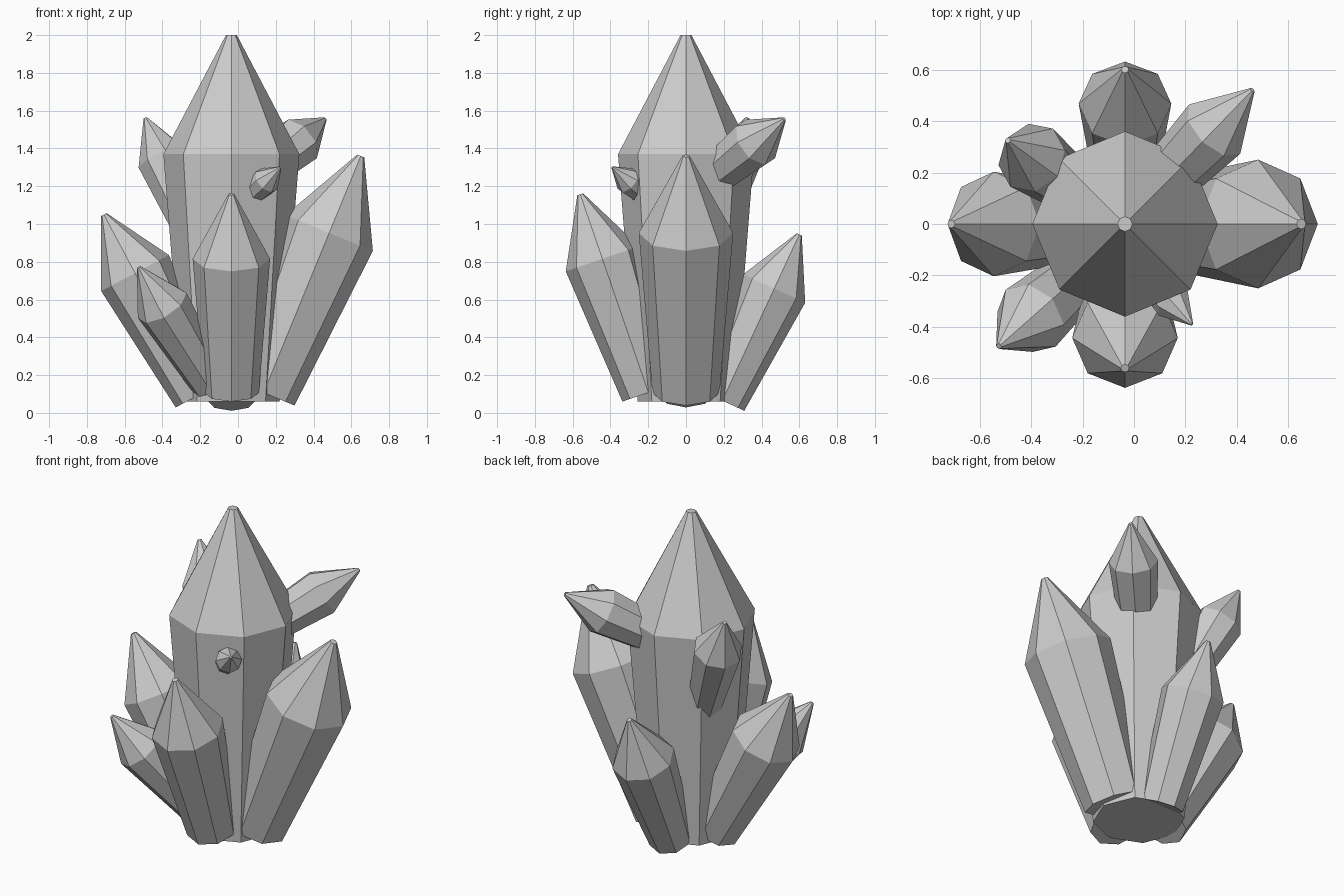
import bpy, bmesh
from math import cos, sin, tau
from mathutils import Vector

if "Cube" in bpy.data.objects:
    bpy.data.objects.remove(bpy.data.objects["Cube"])

SIDES = 8
# profile: (radius factor, fraction of the length): base, shoulder, blunt tip
PROFILE = [(0.71, 0.0), (1.0, 0.675), (0.08, 1.0)]


def crystal(name, tip, tilt_dir, radius, length):
    """Tapered octagonal crystal ending at tip and pointing along tilt_dir."""
    axis = Vector(tilt_dir).normalized()
    tip = Vector(tip)
    side = Vector((-axis.y, axis.x, 0))
    side = side.normalized() if side.length > 1e-6 else Vector((0, 1, 0))
    out = side.cross(axis)
    base = tip - axis * length
    bm = bmesh.new()
    rings = []
    for f, t in PROFILE:
        ring = []
        for i in range(SIDES):
            a = tau * i / SIDES
            ring.append(bm.verts.new(base + axis * (length * t)
                        + (out * cos(a) + side * sin(a)) * (radius * f)))
        rings.append(ring)
    for low, high in zip(rings, rings[1:]):
        for i in range(SIDES):
            j = (i + 1) % SIDES
            bm.faces.new((low[i], low[j], high[j], high[i]))
    bm.faces.new(rings[0][::-1])
    bm.faces.new(rings[-1])
    bmesh.ops.recalc_face_normals(bm, faces=bm.faces[:])
    mesh = bpy.data.meshes.new(name)
    bm.to_mesh(mesh)
    bm.free()
    bpy.context.collection.objects.link(bpy.data.objects.new(name, mesh))


X = -0.035  # axis of the main crystal

# central crystal
crystal("main_crystal", (X, 0, 2.0), (0, 0, 1), 0.36, 1.94)

# large crystals leaning out from the base
crystal("right_crystal", (0.65, 0, 1.36), (0.38, 0, 0.925), 0.25, 1.355)
crystal("left_crystal", (-0.71, 0, 1.05), (-0.47, 0, 0.883), 0.203, 1.08)
crystal("front_crystal", (X, -0.56, 1.157), (0, -0.325, 0.945), 0.205, 1.11)
crystal("back_crystal", (X, 0.60, 0.945), (0, 0.42, 0.907), 0.18, 0.97)
crystal("front_left_crystal", (-0.525, -0.475, 0.77),
        (-0.385, -0.34, 0.625), 0.147, 0.80)

# small crystals growing out of the central one
crystal("upper_left_crystal", (-0.49, 0.325, 1.56),
        (-0.38, 0.277, 0.883), 0.14, 0.75)
crystal("upper_right_crystal", (0.46, 0.52, 1.555),
        (0.6, 0.62, 0.5), 0.138, 0.75)
crystal("tiny_crystal", (0.225, -0.39, 1.30),
        (0.56, -0.64, 0.53), 0.074, 0.40)
